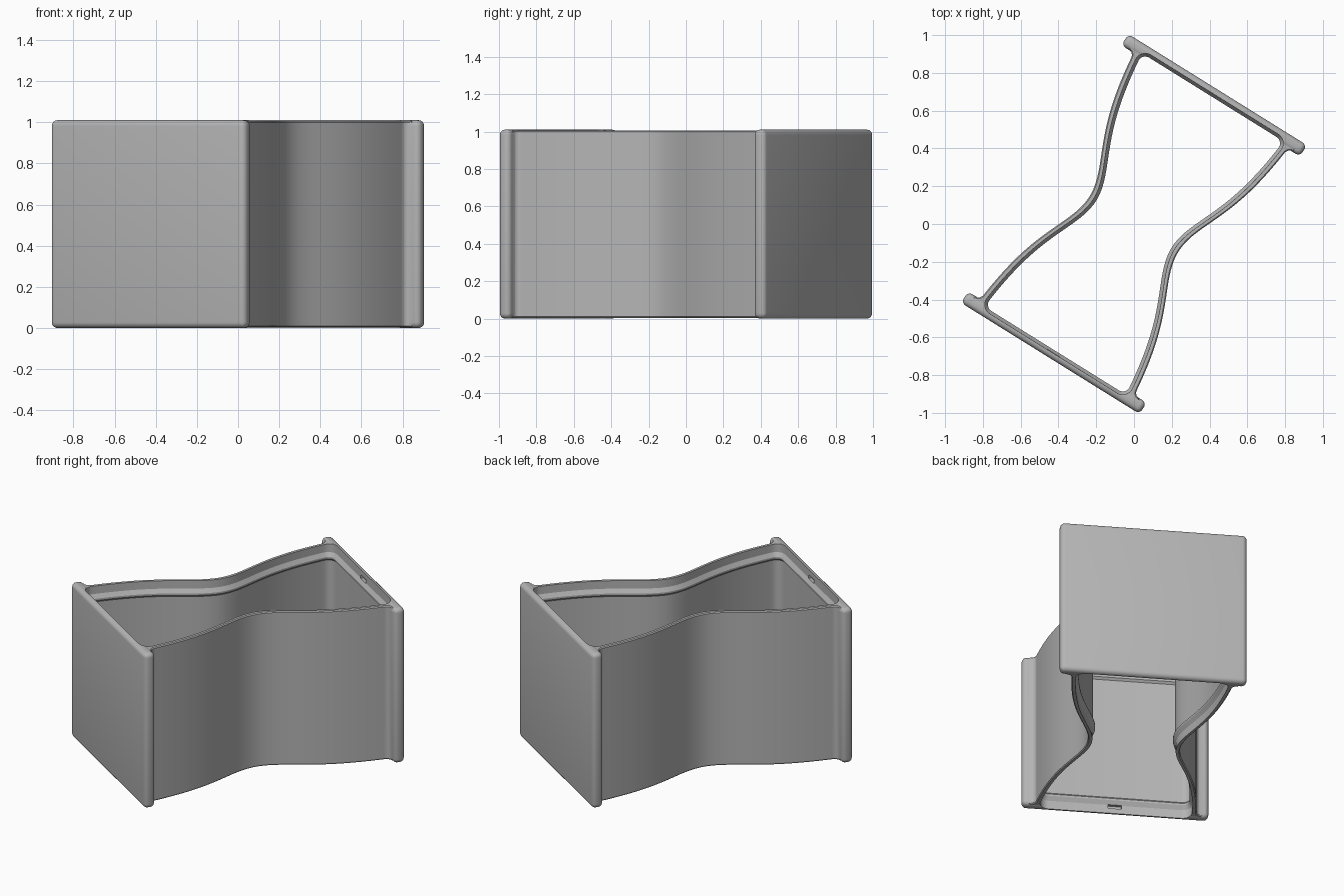
import bpy, bmesh, math

cube = bpy.data.objects.get("Cube")
if cube:
    bpy.data.objects.remove(cube, do_unlink=True)

HEIGHT = 1.01
PLATE_OUT = 0.838      # distance of the outer plate face from the centre
PLATE_THICK = 0.07
PLATE_HALF = 0.557
ANGLE = math.radians(-31.9)

grey = bpy.data.materials.new("plain grey")
grey.use_nodes = True
colour = (0.46, 0.46, 0.46, 1)
grey.diffuse_color = colour
grey.node_tree.nodes["Principled BSDF"].inputs["Base Color"].default_value = colour


def waist(v):
    """Half width of the hourglass wall's centre line."""
    return 0.256 + 0.2536 * v * v / (v * v + 0.144)


def mirror_loop(quarter):
    """Mirror a quarter outline, running from the waist to the end, into a loop."""
    half = [(x, -y) for x, y in reversed(quarter[1:])] + quarter
    return half + [(-x, -y) for x, y in half]


def offset_loop(loop, d):
    out = []
    for i, (x, y) in enumerate(loop):
        (ax, ay), (bx, by) = loop[i - 1], loop[(i + 1) % len(loop)]
        n = math.hypot(bx - ax, by - ay)
        out.append((x + d * (by - ay) / n, y - d * (bx - ax) / n))
    return out


def make_object(name, bm):
    bmesh.ops.recalc_face_normals(bm, faces=bm.faces)
    mesh = bpy.data.meshes.new(name)
    bm.to_mesh(mesh)
    bm.free()
    mesh.materials.append(grey)
    obj = bpy.data.objects.new(name, mesh)
    bpy.context.collection.objects.link(obj)
    return obj


def loft(name, loop, levels):
    """Capped solid through offset copies of the loop at each (z, offset)."""
    bm = bmesh.new()
    rings = [[bm.verts.new((x, y, z)) for x, y in offset_loop(loop, d)]
             for z, d in levels]
    for low, high in zip(rings, rings[1:]):
        for i in range(len(low)):
            j = (i + 1) % len(low)
            bm.faces.new((low[i], low[j], high[j], high[i]))
    bm.faces.new(rings[0])
    bm.faces.new(rings[-1])
    return make_object(name, bm)


def box(name, size, centre, bevel=0):
    bm = bmesh.new()
    bmesh.ops.create_cube(bm, size=1)
    for v in bm.verts:
        v.co = [c + s * k for c, s, k in zip(centre, size, v.co)]
    if bevel:
        bmesh.ops.bevel(bm, geom=bm.edges[:], offset=bevel, segments=5,
                        profile=0.5, affect='EDGES')
    return make_object(name, bm)


def combine(target, other, operation):
    """Apply a boolean and remove the used-up helper."""
    mod = target.modifiers.new(operation, 'BOOLEAN')
    mod.object, mod.operation, mod.solver = other, operation, 'EXACT'
    bpy.context.view_layer.objects.active = target
    bpy.ops.object.modifier_apply(modifier=mod.name)
    bpy.data.objects.remove(other, do_unlink=True)


# Hourglass walls, with a fillet flaring into the end plates
STEPS = 28
outer = [(waist(v) + 0.021, v) for v in (0.735 * i / STEPS for i in range(STEPS + 1))]
base_u, base_v = outer[-1]
fillet = 0.036
for i in range(1, 7):
    a = math.pi / 2 * i / 6
    outer.append((base_u + fillet * (1 - math.cos(a)), base_v + fillet * math.sin(a)))
outer.append((base_u + fillet, 0.8))
frame = loft("box_frame", mirror_loop(outer),
             [(0.004, -0.006), (0.01, 0), (HEIGHT - 0.01, 0), (HEIGHT - 0.004, -0.006)])

# End plates with rounded edges
for name, side in (("front_plate", -1), ("back_plate", 1)):
    plate = box(name, (2 * PLATE_HALF, PLATE_THICK, HEIGHT),
                (0, side * (PLATE_OUT - PLATE_THICK / 2), HEIGHT / 2), 0.028)
    combine(frame, plate, 'UNION')

# Open cavity with a snap lip near both rims
radius, end = 0.04, 0.79
inner = [(waist(v) - 0.021, v) for v in (0.75 * i / STEPS for i in range(STEPS + 1))]
corner = inner[-1][0] - radius
for i in range(1, 8):
    a = math.pi / 2 * i / 7
    inner.append((corner + radius * math.cos(a), end - radius + radius * math.sin(a)))
lip = [(-0.1, 0.018), (0.055, 0.016), (0.08, 0), (0.092, 0), (0.105, 0.012)]
levels = lip + [(HEIGHT - z, d) for z, d in reversed(lip)]
combine(frame, loft("cavity_cutter", mirror_loop(inner), levels), 'DIFFERENCE')

# Catch slots inside the rims of both plates
for side in (-1, 1):
    for z in (0.045, HEIGHT - 0.045):
        slot = box("slot_cutter", (0.08, 0.04, 0.024), (0, side * 0.804, z))
        combine(frame, slot, 'DIFFERENCE')

# Turn the frame and smooth its curved faces
frame.rotation_euler.z = ANGLE
bpy.ops.object.select_all(action='DESELECT')
frame.select_set(True)
bpy.context.view_layer.objects.active = frame
bpy.ops.object.transform_apply(location=False, rotation=True, scale=False)
bpy.ops.object.shade_smooth_by_angle(angle=math.radians(30))
